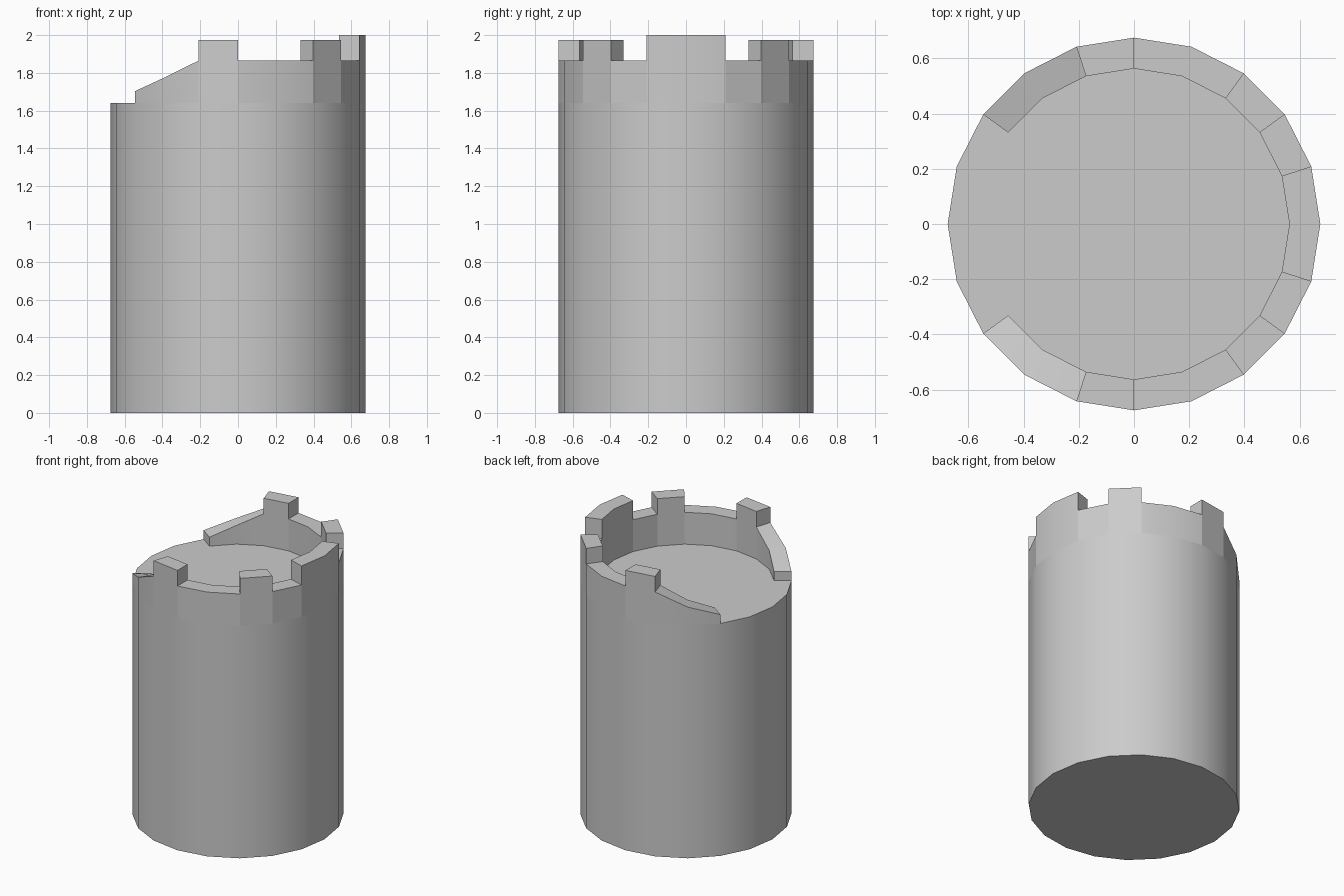
import bpy, bmesh
from math import radians, cos, sin

if "Cube" in bpy.data.objects:
    bpy.data.objects.remove(bpy.data.objects["Cube"])

SIDES, R_OUT, R_IN = 20, 0.675, 0.563
FLOOR, WALL, MERLON, TALL = 1.64, 1.865, 1.975, 2.0
STEP = 360 / SIDES

# Tower body with the flat roof floor
bpy.ops.mesh.primitive_cylinder_add(vertices=SIDES, radius=R_OUT, depth=FLOOR,
                                    location=(0, 0, FLOOR / 2))
body = bpy.context.object
body.name = "tower_body"
bpy.ops.object.shade_smooth_by_angle(angle=radians(30))

# Wall top heights per segment, counted from the +x direction (start, end)
half = [(TALL, TALL), (WALL, WALL), (MERLON, MERLON), (WALL, WALL), (WALL, WALL),
        (MERLON, MERLON), (WALL, 1.772), (1.772, 1.703)]
segments = [(b, a) for a, b in reversed(half)] + half
first = -len(half)

bm = bmesh.new()


def pt(r, i, z):
    a = radians(i * STEP)
    return bm.verts.new((r * cos(a), r * sin(a), z))


def quad(*pts):
    bm.faces.new([pt(*p) for p in pts])


# Parapet: outer face, inner face and top of each segment
for k, (h0, h1) in enumerate(segments):
    i, j = first + k, first + k + 1
    quad((R_OUT, i, FLOOR), (R_OUT, j, FLOOR), (R_OUT, j, h1), (R_OUT, i, h0))
    quad((R_IN, j, FLOOR), (R_IN, i, FLOOR), (R_IN, i, h0), (R_IN, j, h1))
    quad((R_OUT, i, h0), (R_OUT, j, h1), (R_IN, j, h1), (R_IN, i, h0))

# Parapet: upright steps at merlon sides and at both wall ends
for k in range(len(segments) + 1):
    i = first + k
    before = segments[k - 1][1] if k > 0 else FLOOR
    after = segments[k][0] if k < len(segments) else FLOOR
    if abs(before - after) > 1e-4:
        quad((R_IN, i, before), (R_OUT, i, before), (R_OUT, i, after), (R_IN, i, after))

bmesh.ops.remove_doubles(bm, verts=bm.verts, dist=1e-4)
mesh = bpy.data.meshes.new("parapet")
bm.to_mesh(mesh)
bm.free()
parapet = bpy.data.objects.new("parapet", mesh)
bpy.context.collection.objects.link(parapet)
bpy.ops.object.select_all(action='DESELECT')
parapet.select_set(True)
bpy.context.view_layer.objects.active = parapet
bpy.ops.object.shade_smooth_by_angle(angle=radians(30))
